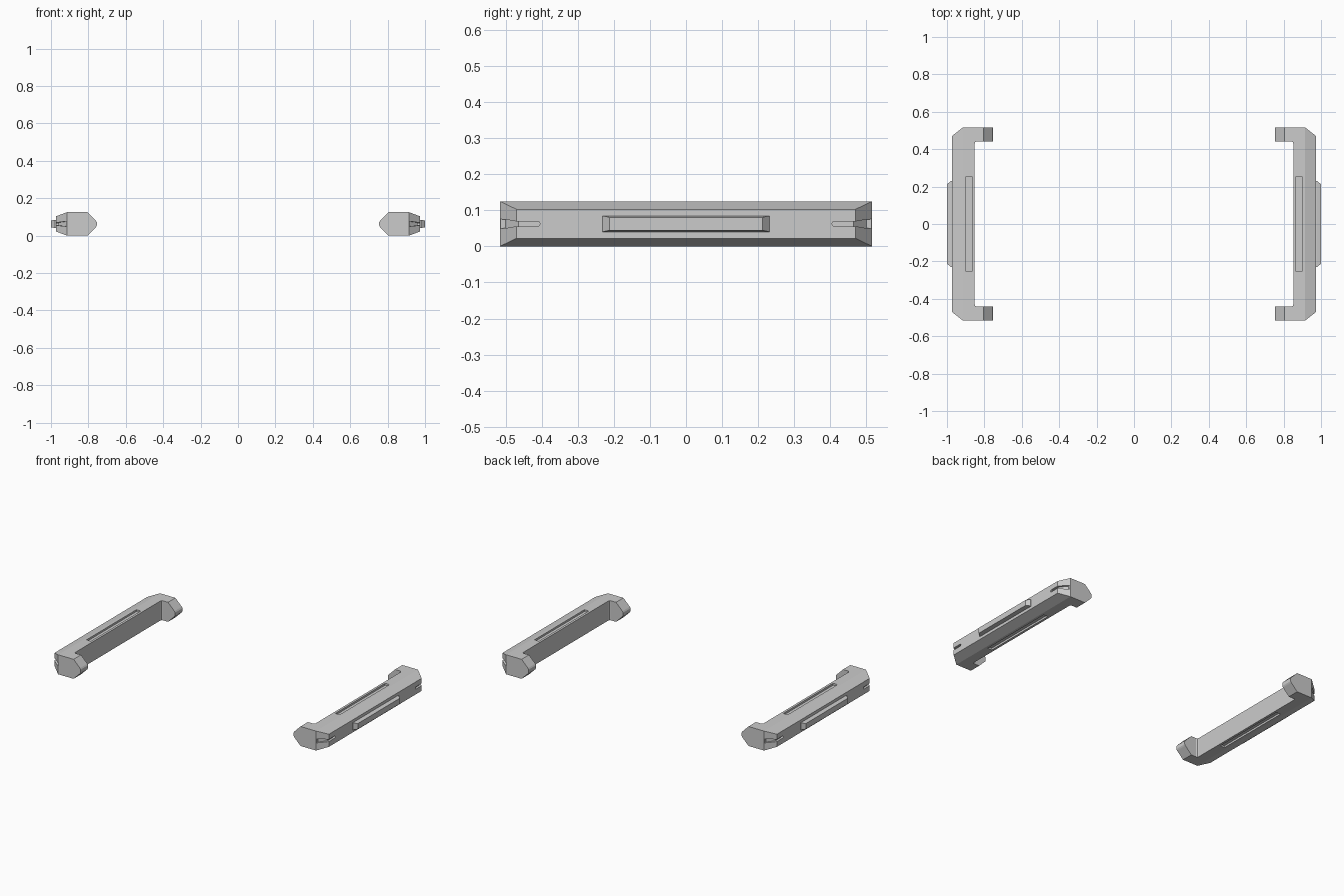
import bpy, bmesh, math

if "Cube" in bpy.data.objects:
    bpy.data.objects.remove(bpy.data.objects["Cube"])


def finish(name, bm):
    bmesh.ops.recalc_face_normals(bm, faces=bm.faces)
    me = bpy.data.meshes.new(name)
    bm.to_mesh(me)
    bm.free()
    ob = bpy.data.objects.new(name, me)
    bpy.context.collection.objects.link(ob)
    return ob


def prism(name, pts, to3d, a, b):
    """Extrude a 2D outline between levels a and b; to3d maps (u, v, level)."""
    bm = bmesh.new()
    face = bm.faces.new([bm.verts.new(to3d(u, v, a)) for u, v in pts])
    ext = bmesh.ops.extrude_face_region(bm, geom=[face])
    move = [p - q for p, q in zip(to3d(0, 0, b), to3d(0, 0, a))]
    bmesh.ops.translate(bm, vec=move,
                        verts=[g for g in ext["geom"] if isinstance(g, bmesh.types.BMVert)])
    return finish(name, bm)


def hull(name, pts):
    bm = bmesh.new()
    for p in pts:
        bm.verts.new(p)
    bmesh.ops.convex_hull(bm, input=bm.verts)
    return finish(name, bm)


def apply_mod(ob, kind, **props):
    mod = ob.modifiers.new(kind.title(), kind)
    for k, v in props.items():
        setattr(mod, k, v)
    bpy.context.view_layer.objects.active = ob
    bpy.ops.object.modifier_apply(modifier=mod.name)


def boolean(ob, cutter, op):
    cutter.hide_render = True
    apply_mod(ob, "BOOLEAN", operation=op, solver="EXACT", object=cutter)
    bpy.data.objects.remove(cutter)


def box(name, x0, x1, y0, y1, z0, z1):
    return hull(name, [(x, y, z) for x in (x0, x1) for y in (y0, y1) for z in (z0, z1)])


ZM = 0.0625  # mid height

# Bracket: C-shaped plan trimmed by the bevelled end profile
half = [(0.974, 0.47), (0.915, 0.516), (0.74, 0.516), (0.74, 0.441),
        (0.842, 0.441), (0.849, 0.438), (0.852, 0.43)]
plan = half + [(x, -y) for x, y in reversed(half)]
bracket = prism("side_bracket", plan, lambda u, v, w: (u, v, w), -0.02, 0.15)
low = [(0.755, 0.053), (0.76, 0.045), (0.805, 0), (0.915, 0), (0.98, 0.0245)]
profile = low + [(x, 2 * ZM - z) for x, z in reversed(low)]
boolean(bracket, prism("profile_cutter", profile, lambda u, v, w: (u, w, v), -0.6, 0.6),
        "INTERSECT")

# Long shallow slots on top and bottom
for z in (0, 2 * ZM):
    boolean(bracket, box("slot_cutter", 0.867, 0.898, -0.253, 0.253, z - 0.012, z + 0.012),
            "DIFFERENCE")

# Grooves running around each outer corner, flaring towards the end
for s in (1, -1):
    r = 0.007
    arc = [math.radians(a) for a in range(90, 271, 30)]
    pts = [(x, s * (0.412 + r * math.cos(a)), ZM + r * math.sin(a))
           for a in arc for x in (0.96, 1.0)]
    pts += [(x, s * 0.475, ZM + d) for d in (-r, r) for x in (0.96, 1.0)]
    boolean(bracket, hull("groove_cutter", pts), "DIFFERENCE")
    flare = [(0.96, 0.464, r), (1.0, 0.49, r), (0.918, 0.500, 0.013), (0.918, 0.54, 0.013)]
    boolean(bracket, hull("flare_cutter", [(x, s * y, ZM + k * d)
                                           for x, y, d in flare for k in (-1, 1)]), "DIFFERENCE")

# Raised bar on the outer face
bar = hull("outer_bar", [(x, sy * y, ZM + sz * h)
                         for x, y, h in ((0.96, 0.232, 0.022), (0.978, 0.231, 0.022),
                                         (1.0, 0.212, 0.018))
                         for sy in (1, -1) for sz in (1, -1)])

# Mirror to the other side
for ob in (bracket, bar):
    apply_mod(ob, "MIRROR", use_axis=(True, False, False), use_mirror_merge=False)
